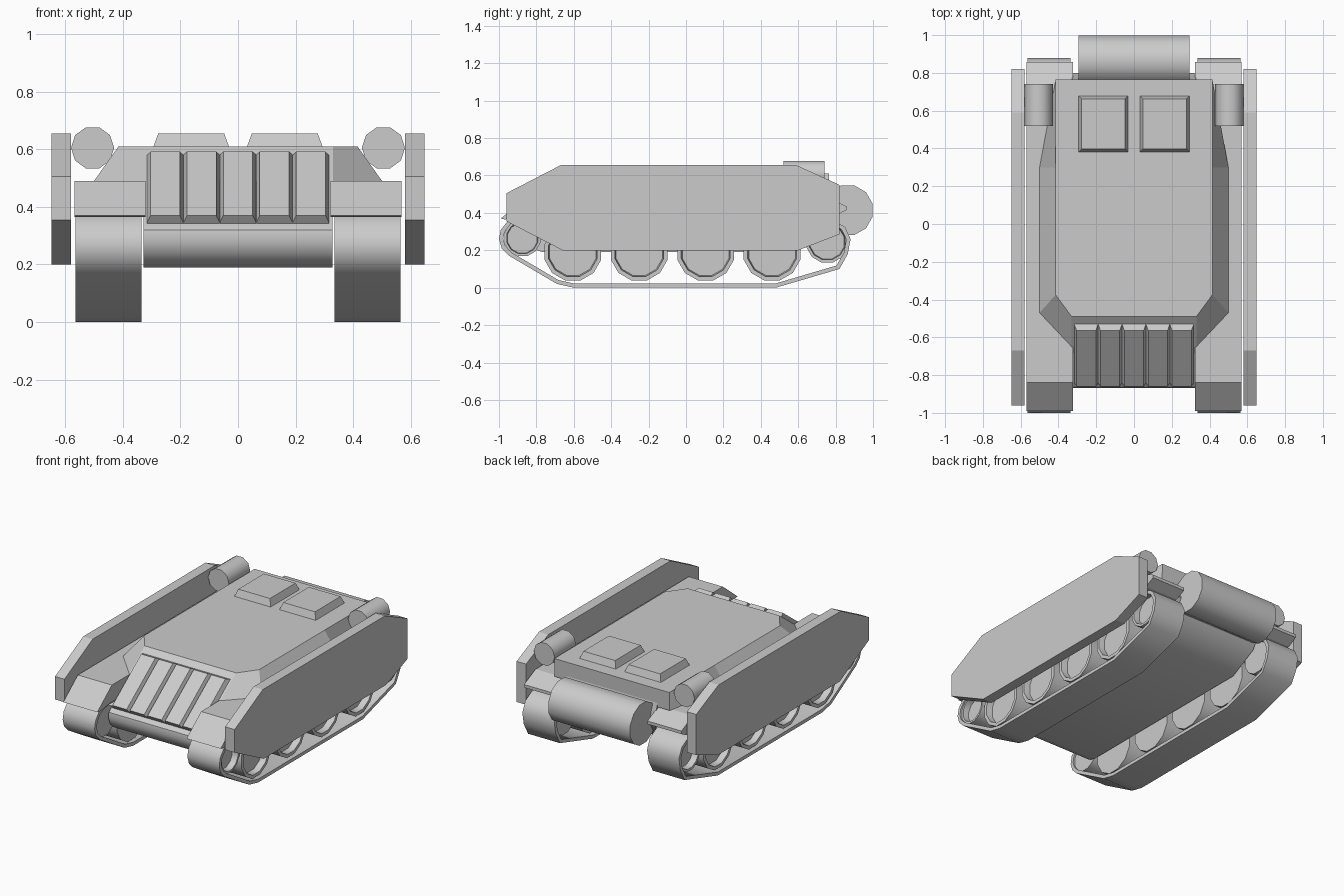
import bpy, bmesh, math
from mathutils import Vector

if "Cube" in bpy.data.objects:
    bpy.data.objects.remove(bpy.data.objects["Cube"])

grey = bpy.data.materials.new("plain_grey")
grey.diffuse_color = (0.6, 0.6, 0.6, 1)
grey.use_nodes = True
grey.node_tree.nodes["Principled BSDF"].inputs["Base Color"].default_value = grey.diffuse_color


def loft(name, loops, smooth=0, closed=False):
    """Skin equal-length point loops; cap the ends, or join last to first."""
    bm = bmesh.new()
    rows = [[bm.verts.new(p) for p in loop] for loop in loops]
    n = len(rows[0])
    pairs = list(zip(rows, rows[1:]))
    if closed:
        pairs.append((rows[-1], rows[0]))
    else:
        bm.faces.new(rows[0][::-1])
        bm.faces.new(rows[-1])
    for a, b in pairs:
        for i in range(n):
            j = (i + 1) % n
            bm.faces.new((a[i], a[j], b[j], b[i]))
    bmesh.ops.recalc_face_normals(bm, faces=bm.faces)
    me = bpy.data.meshes.new(name)
    bm.to_mesh(me)
    bm.free()
    me.materials.append(grey)
    if smooth:
        me.polygons.foreach_set("use_smooth", [True] * len(me.polygons))
        me.set_sharp_from_angle(angle=math.radians(smooth))
    ob = bpy.data.objects.new(name, me)
    bpy.context.collection.objects.link(ob)
    return ob


def prism(name, profile, x0, x1, smooth=0):
    """Extrude a (y, z) profile along x."""
    return loft(name, [[(x, y, z) for y, z in profile] for x in (x0, x1)], smooth)


def circle(r, n, a, b, phase=0):
    return [(a + r * math.cos(phase + 2 * math.pi * i / n),
             b + r * math.sin(phase + 2 * math.pi * i / n)) for i in range(n)]


def inset(profile, d):
    """Move a counter-clockwise profile inwards by d with mitred corners."""
    out = []
    for i, p in enumerate(profile):
        p = Vector(p)
        e0 = (p - Vector(profile[i - 1])).normalized()
        e1 = (Vector(profile[(i + 1) % len(profile)]) - p).normalized()
        n0, n1 = Vector((-e0.y, e0.x)), Vector((-e1.y, e1.x))
        out.append(tuple(p + (n0 + n1) * d / (1 + n0.dot(n1))))
    return out


def symmetric(half, z):
    """Complete a right-hand (x, y) outline to a full loop at height z."""
    return [(x, y, z) for x, y in half] + [(-x, y, z) for x, y in reversed(half)]


# Central hull with rounded bow and sloped tail
prism("lower_hull", [(-0.49, 0.605), (-0.83, 0.35), (-0.863, 0.32), (-0.868, 0.285),
                     (-0.85, 0.24), (-0.815, 0.205), (-0.765, 0.19), (0.55, 0.19),
                     (0.74, 0.29), (0.80, 0.40), (0.76, 0.52), (0.755, 0.605)],
      -0.328, 0.328, 36)

# Upper body with sloped sides
loft("upper_body", [
    symmetric([(0.33, -0.65), (0.5, -0.47), (0.5, 0.3), (0.415, 0.76)], 0.49),
    symmetric([(0.33, -0.49), (0.415, -0.375), (0.415, 0.3), (0.415, 0.765)], 0.61)])

# Five raised armour panels on the sloped nose
down, out = Vector((0, -0.8, -0.6)), Vector((0, -0.6, 0.8))
start = Vector((0, -0.53, 0.58))
for k in range(5):
    cx = (k - 2) * 0.1265

    def rect(hw, t0, t1, h):
        return [start + Vector((cx + sx * hw, 0, 0)) + down * t + out * h
                for sx, t in ((-1, t0), (1, t0), (1, t1), (-1, t1))]
    loft("nose_panel", [rect(0.063, 0, 0.39, -0.005), rect(0.063, 0, 0.39, 0),
                        rect(0.051, 0.02, 0.39, 0.03)])

# Rear drum across the tail
prism("rear_drum", circle(0.137, 12, 0.865, 0.414, math.pi / 12), -0.295, 0.295, 40)

track_path = [(-0.6, 0), (0.48, 0), (0.82, 0.10), (0.865, 0.18), (0.88, 0.26),
              (0.85, 0.325), (0.77, 0.37), (-0.87, 0.385), (-0.95, 0.36),
              (-0.99, 0.31), (-1.0, 0.26), (-0.985, 0.21), (-0.945, 0.17), (-0.69, 0.02)]
track_inner = inset(track_path, 0.022)
skirt_path = [(-0.96, 0.355), (-0.66, 0.2), (0.60, 0.2), (0.82, 0.285),
              (0.82, 0.55), (0.59, 0.655), (-0.67, 0.655), (-0.96, 0.505)]
fender_path = [(-0.99, 0.37), (-0.84, 0.49), (0.74, 0.49), (0.858, 0.435),
               (0.858, 0.415), (0.79, 0.38), (-0.84, 0.38), (-0.97, 0.365)]
# wheels: y, z, radius
wheels = [(-0.605 + 0.355 * i, 0.19, 0.157) for i in range(4)]
wheels += [(-0.875, 0.265, 0.1), (0.755, 0.245, 0.115)]

for s in (-1, 1):
    # Side skirt and fender
    prism("side_skirt", skirt_path, s * 0.58, s * 0.648)
    prism("fender", fender_path, s * 0.322, s * 0.568)

    # Track band
    loft("track", [[(s * x, y, z) for y, z in path] for x, path in
                   ((0.335, track_path), (0.565, track_path),
                    (0.565, track_inner), (0.335, track_inner))], 45, closed=True)

    # Road wheels and end wheels with a recessed outer face
    for y, z, r in wheels:
        loft("wheel", [[(s * x, a, b) for a, b in circle(r * f, 12, y, z, math.pi / 12)]
                       for x, f in ((0.345, 1), (0.555, 1), (0.555, 0.86), (0.515, 0.82))], 40)

    # Roof hatch
    def square(d, z):
        return [(s * x, y, z) for x, y in ((0.03 + d, 0.38 + d), (0.295 - d, 0.38 + d),
                                           (0.295 - d, 0.68 - d), (0.03 + d, 0.68 - d))]
    loft("roof_hatch", [square(0, 0.605), square(0.018, 0.655)])

    # Canister at the rear corner
    loft("canister", [[(x, y, z) for x, z in circle(0.075, 10, s * 0.505, 0.605)]
                      for y in (0.52, 0.74)], 40)
